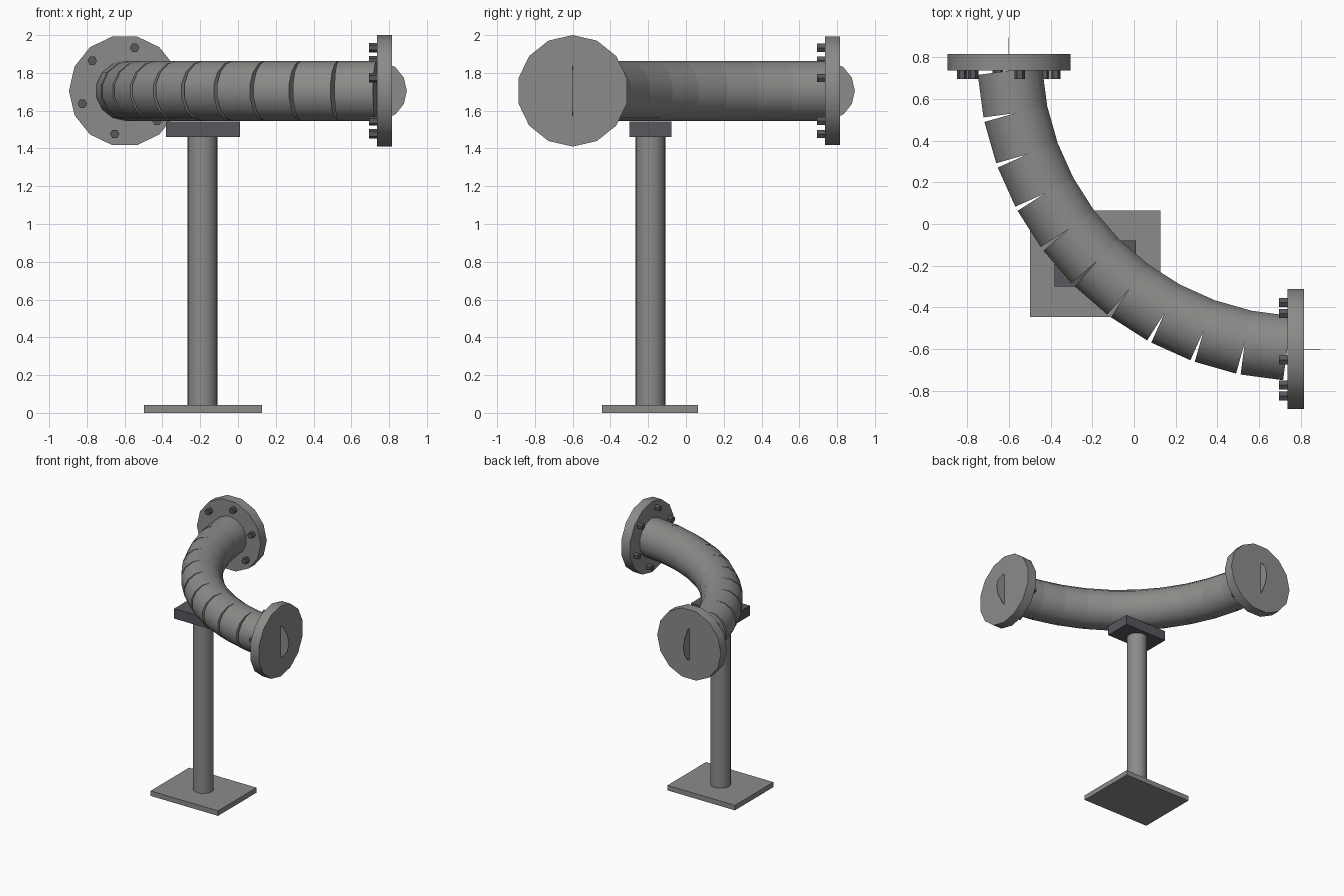
import bpy, bmesh, math
from mathutils import Vector, Matrix

if "Cube" in bpy.data.objects:
    bpy.data.objects.remove(bpy.data.objects["Cube"])

X, Y, Z = Vector((1, 0, 0)), Vector((0, 1, 0)), Vector((0, 0, 1))
H = 1.705          # height of the pipe axis


def material(name, rgb):
    m = bpy.data.materials.new(name)
    m.diffuse_color = (*rgb, 1)
    m.use_nodes = True
    m.node_tree.nodes["Principled BSDF"].inputs["Base Color"].default_value = m.diffuse_color
    return m


grey = material("grey metal", (0.26, 0.26, 0.25))
dark = material("dark steel", (0.095, 0.095, 0.11))


def finish(name, bm, mat):
    me = bpy.data.meshes.new(name)
    bm.to_mesh(me)
    bm.free()
    me.materials.append(mat)
    ob = bpy.data.objects.new(name, me)
    bpy.context.collection.objects.link(ob)
    bpy.ops.object.select_all(action='DESELECT')
    ob.select_set(True)
    bpy.context.view_layer.objects.active = ob
    bpy.ops.object.shade_smooth_by_angle(angle=math.radians(30))
    return ob


def add_cyl(bm, a, b, r, corner, sides=14):
    """Cylinder from a to b with one polygon corner pointing along 'corner'."""
    axis = (b - a).normalized()
    v = (corner - axis * corner.dot(axis)).normalized()
    u = v.cross(axis)
    mat = Matrix((u, v, axis)).transposed().to_4x4()
    mat.translation = (a + b) / 2
    bmesh.ops.create_cone(bm, cap_ends=True, segments=sides, radius1=r, radius2=r,
                          depth=(b - a).length, matrix=mat)


def cyl(name, a, b, r, corner, mat, sides=14):
    bm = bmesh.new()
    add_cyl(bm, a, b, r, corner, sides)
    return finish(name, bm, mat)


def box(name, lo, hi, mat):
    lo, hi = Vector(lo), Vector(hi)
    bm = bmesh.new()
    m = Matrix.Translation((lo + hi) / 2) @ Matrix.Diagonal((*(hi - lo), 1))
    bmesh.ops.create_cube(bm, size=1, matrix=m)
    return finish(name, bm, mat)


# Stand: base plate, post and saddle
box("base_plate", (-0.498, -0.445, 0), (0.127, 0.064, 0.042), grey)
cyl("post", Vector((-0.188, -0.188, 0.03)), Vector((-0.188, -0.188, 1.48)), 0.079, Y, grey, 16)
box("saddle", (-0.381, -0.30, 1.46), (0.01, -0.078, 1.543), dark)

# Mitred pipe bend: straight segments along an arc, gaps open on the outside
C, R, START, N = 0.82, 1.4175, math.radians(3.43), 10
step = (math.pi / 2 - 2 * START) / N
pts = [Vector((C - R * math.cos(START + i * step), C - R * math.sin(START + i * step), H))
       for i in range(N + 1)]
bm = bmesh.new()
for a, b in zip(pts, pts[1:]):
    add_cyl(bm, a, b, 0.159, Z)
finish("pipe_bend", bm, grey)

# Flange, bolts and thin end fin at each end: (name, centre, outward, sideways, corner)
ends = [("right", Vector((0.735, -0.6, H)), X, Y, Z, 43),
        ("back", Vector((-0.6, 0.735, H)), Y, X, X, 17)]
for name, c, out, side, corner, first in ends:
    cyl(name + "_flange", c, c + out * 0.081, 0.295, corner, grey)
    cyl(name + "_end_fin", c - side * 0.002, c + side * 0.002, 0.159, out, grey)
    bm = bmesh.new()
    for k in range(6):
        t = math.radians(first + 60 * k)
        p = c + (side * math.cos(t) + Z * math.sin(t)) * 0.234
        add_cyl(bm, p - out * 0.041, p + out * 0.01, 0.025, corner, 6)
    finish(name + "_bolts", bm, dark)
